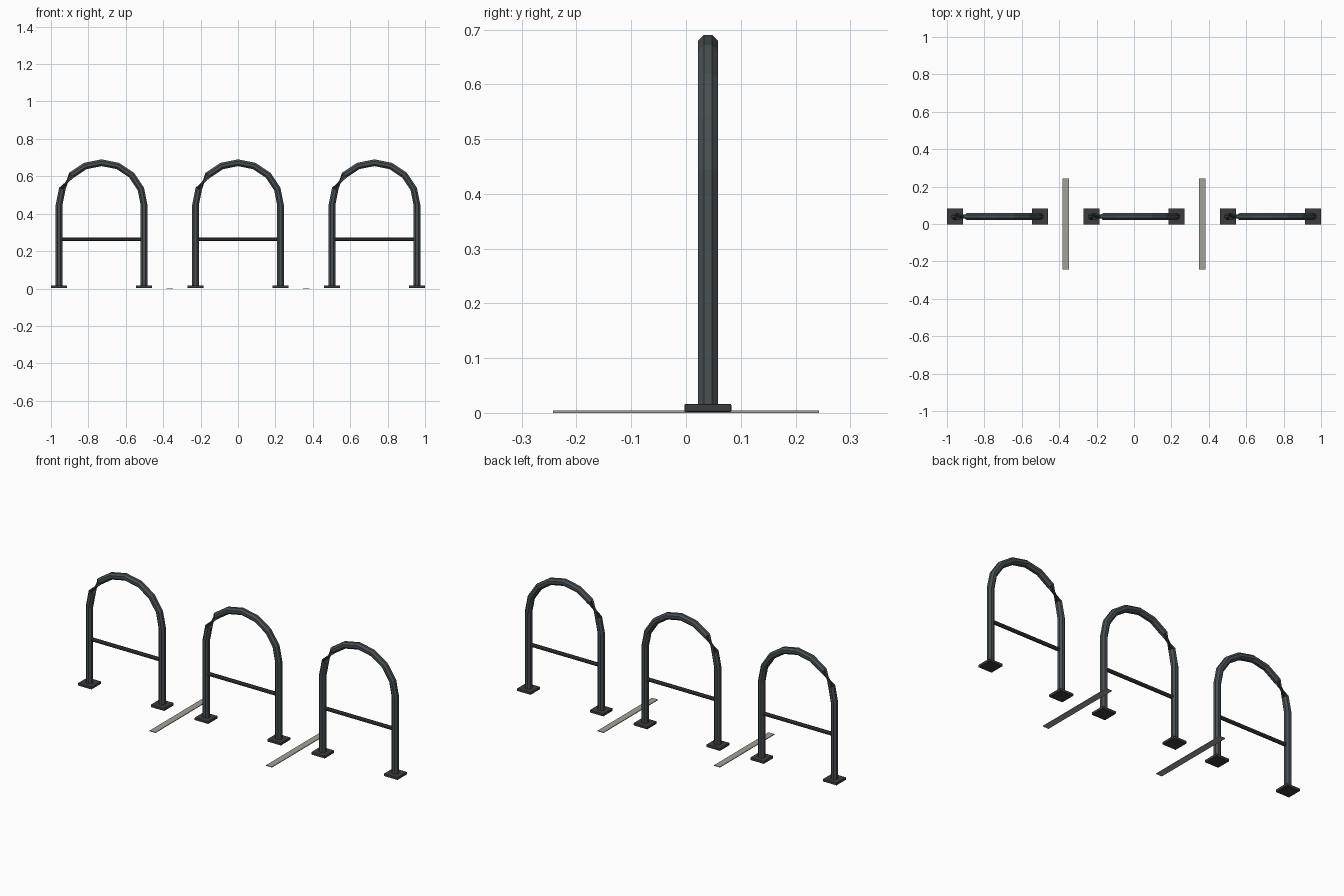
import bpy, bmesh
from math import sin, cos, pi
from mathutils import Vector

if "Cube" in bpy.data.objects:
    bpy.data.objects.remove(bpy.data.objects["Cube"])

SPACING, HALF, Y = 0.7295, 0.2275, 0.04   # hoop pitch, leg offset, row depth
SPRING_Z = 0.445                          # where the arch begins


def material(name, rgb):
    m = bpy.data.materials.new(name)
    m.diffuse_color = (*rgb, 1)
    m.use_nodes = True
    m.node_tree.nodes["Principled BSDF"].inputs["Base Color"].default_value = m.diffuse_color
    return m


STEEL = material("dark_steel", (0.065, 0.08, 0.088))
PLATE = material("plate_steel", (0.045, 0.045, 0.05))
PAINT = material("ground_paint", (0.36, 0.36, 0.32))


def finish(name, bm, mat):
    bmesh.ops.recalc_face_normals(bm, faces=bm.faces)
    me = bpy.data.meshes.new(name)
    bm.to_mesh(me)
    bm.free()
    me.materials.append(mat)
    ob = bpy.data.objects.new(name, me)
    bpy.context.collection.objects.link(ob)
    return ob


def tube(name, path, r, sides, mat):
    """Sweep a ring along the path; steep points use X as reference, others Z."""
    bm = bmesh.new()
    rings = []
    for i, p in enumerate(path):
        t = (path[min(i + 1, len(path) - 1)] - path[max(i - 1, 0)]).normalized()
        ref = Vector((1, 0, 0)) if abs(t.z) > 0.9 else Vector((0, 0, 1))
        u = t.cross(ref).normalized()
        v = t.cross(u)
        rings.append([bm.verts.new(p + r * (u * cos(a) + v * sin(a)))
                      for a in ((k + 0.5) * 2 * pi / sides for k in range(sides))])
    for a, b in zip(rings, rings[1:]):
        for k in range(sides):
            n = (k + 1) % sides
            bm.faces.new((a[k], a[n], b[n], b[k]))
    bm.faces.new(rings[0])
    bm.faces.new(rings[-1])
    return finish(name, bm, mat)


def box(name, centre, size, mat, bevel=0):
    bm = bmesh.new()
    bmesh.ops.create_cube(bm, size=1)
    for v in bm.verts:
        v.co = Vector(c * s for c, s in zip(v.co, size)) + Vector(centre)
    if bevel:
        bmesh.ops.bevel(bm, geom=bm.edges[:], offset=bevel, segments=2,
                        profile=0.5, affect='EDGES')
    return finish(name, bm, mat)


for i, cx in enumerate((-SPACING, 0, SPACING), 1):
    # arched hoop: leg, semicircle in eight steps, leg
    arc = [Vector((cx - HALF * cos(k * pi / 8), Y, SPRING_Z + HALF * sin(k * pi / 8)))
           for k in range(9)]
    path = [Vector((cx - HALF, Y, 0.01)), *arc, Vector((cx + HALF, Y, 0.01))]
    tube(f"hoop_{i}", path, 0.0195, 8, STEEL)

    # horizontal crossbar
    tube(f"crossbar_{i}", [Vector((cx - HALF, Y, 0.263)), Vector((cx + HALF, Y, 0.263))],
         0.0105, 8, PLATE)

    # foot plates
    for side, s in (("left", -1), ("right", 1)):
        box(f"foot_plate_{i}_{side}", (cx + s * HALF, Y, 0.009),
            (0.086, 0.086, 0.015), PLATE, 0.003)

# painted bay lines on the ground
for side, s in (("left", -1), ("right", 1)):
    box(f"bay_line_{side}", (s * SPACING / 2, 0, 0.002), (0.037, 0.486, 0.004), PAINT)
